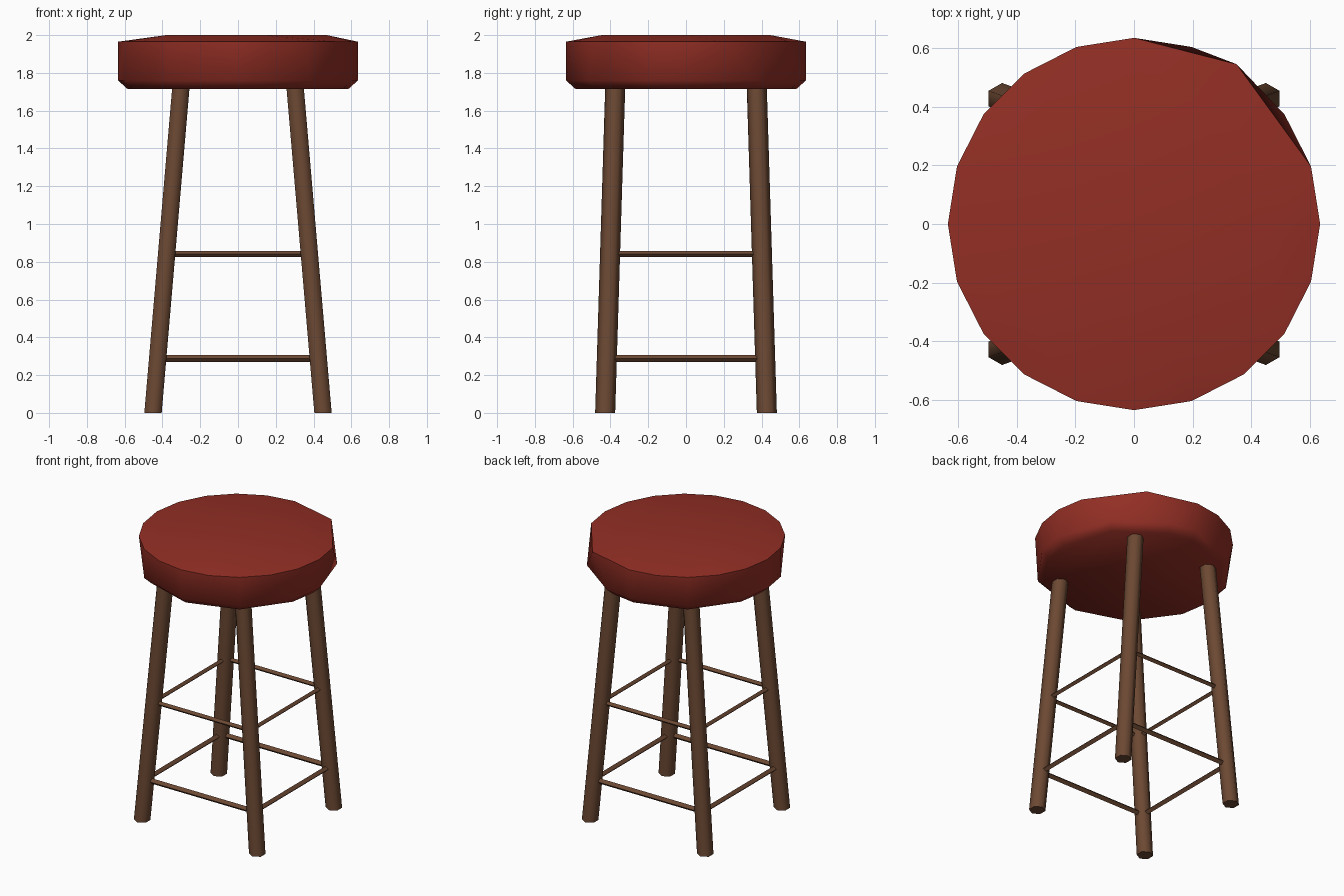
import bpy, bmesh, math
from mathutils import Vector, Matrix

cube = bpy.data.objects.get("Cube")
if cube:
    bpy.data.objects.remove(cube)


def material(name, rgb):
    mat = bpy.data.materials.new(name)
    mat.use_nodes = True
    mat.diffuse_color = (*rgb, 1)
    mat.node_tree.nodes["Principled BSDF"].inputs["Base Color"].default_value = (*rgb, 1)
    return mat


RED = material("red_leather", (0.29, 0.028, 0.018))
BROWN = material("brown_wood", (0.15, 0.066, 0.033))


def finish(bm, name, mat, angle):
    bmesh.ops.recalc_face_normals(bm, faces=bm.faces)
    mesh = bpy.data.meshes.new(name)
    bm.to_mesh(mesh)
    bm.free()
    mesh.materials.append(mat)
    obj = bpy.data.objects.new(name, mesh)
    bpy.context.collection.objects.link(obj)
    bpy.ops.object.select_all(action="DESELECT")
    obj.select_set(True)
    bpy.context.view_layer.objects.active = obj
    bpy.ops.object.shade_smooth_by_angle(angle=math.radians(angle))


def rod(name, a, b, u, v, sides):
    """Prism from a to b whose cross-section is spanned by u and v."""
    bm = bmesh.new()
    m = Matrix((u, v, b - a)).transposed().to_4x4()
    m.translation = (a + b) / 2
    bmesh.ops.create_cone(bm, cap_ends=True, segments=sides,
                          radius1=1, radius2=1, depth=1, matrix=m)
    finish(bm, name, BROWN, 65)


# Seat: convex cushion with coarse crown, rim and underside rings
STEP = math.radians(18)
LOWER = [0, 2, 4, 5, 7, 9, 10, 11, 13, 15, 17, 19]
UPPER = [i for i in range(20) if i not in (2, 3, 4)]


def ring(indices, radius, z):
    return [(radius * math.cos(i * STEP), radius * math.sin(i * STEP), z) for i in indices]


bm = bmesh.new()
points = (ring(range(0, 20, 4), 0.47, 2.0) + ring(UPPER, 0.635, 1.965)
          + [(0.35, 0.545, 1.965)]
          + ring(LOWER, 0.635, 1.76) + ring(LOWER, 0.585, 1.715))
for p in points:
    bm.verts.new(p)
hull = bmesh.ops.convex_hull(bm, input=bm.verts)
unused = {g for g in hull["geom_interior"] if isinstance(g, bmesh.types.BMVert)}
bmesh.ops.delete(bm, geom=list(unused), context="VERTS")
finish(bm, "seat", RED, 45)


# Legs: splayed, cut level at the floor
def leg_point(sx, sy, z):
    t = z / 1.715
    return Vector((sx * (0.45 - 0.147 * t), sy * (0.428 - 0.053 * t), z))


corners = {"front_left": (1, -1), "back_left": (1, 1),
           "back_right": (-1, 1), "front_right": (-1, -1)}
R = 0.053
for label, (sx, sy) in corners.items():
    rod(label + "_leg", leg_point(sx, sy, 0), leg_point(sx, sy, 1.75),
        Vector((R, 0, 0)), Vector((0, R, 0)), 6)

# Stretchers: two levels of thin rails joining neighbouring legs
loop = list(corners.values())
for level, z, r in (("lower", 0.288, 0.019), ("upper", 0.842, 0.016)):
    for i, side in enumerate(("left", "back", "right", "front")):
        a = leg_point(*loop[i], z)
        b = leg_point(*loop[(i + 1) % 4], z)
        across = (b - a).normalized().cross(Vector((0, 0, 1)))
        rod(f"{side}_{level}_stretcher", a, b, across * r, Vector((0, 0, r)), 4)
